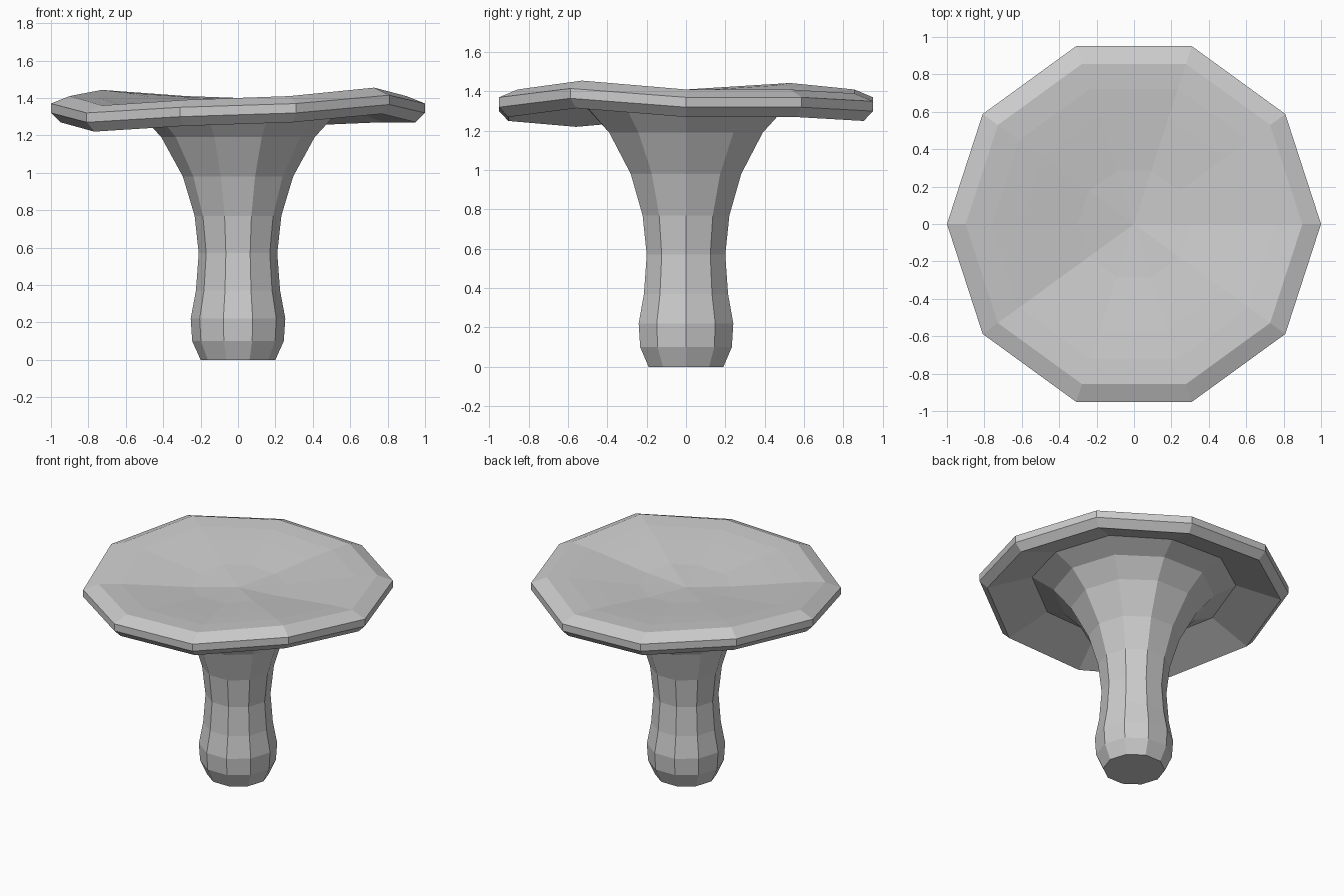
import bpy, bmesh, math

if "Cube" in bpy.data.objects:
    bpy.data.objects.remove(bpy.data.objects["Cube"])

SIDES = 10
# Height change of each corner of the wavy cap
CORNER_LIFT = [0, 0, -0.02, 0, 0.033, 0, -0.05, -0.02, 0, 0.045]


def lathe(name, profile):
    """Ten-sided turned shape from (radius, height, wave strength) points."""
    bm = bmesh.new()
    rings = []
    for r, z, wave in profile:
        if r == 0:
            rings.append([bm.verts.new((0, 0, z))] * SIDES)
            continue
        ring = []
        for i in range(SIDES):
            a = math.tau * i / SIDES
            ring.append(bm.verts.new((r * math.cos(a), r * math.sin(a),
                                      z + wave * CORNER_LIFT[i])))
        rings.append(ring)
    for low, high in zip(rings, rings[1:]):
        for i in range(SIDES):
            j = (i + 1) % SIDES
            corners = list(dict.fromkeys((low[i], low[j], high[j], high[i])))
            bm.faces.new(corners)
    bmesh.ops.recalc_face_normals(bm, faces=bm.faces)
    mesh = bpy.data.meshes.new(name)
    bm.to_mesh(mesh)
    bm.free()
    obj = bpy.data.objects.new(name, mesh)
    bpy.context.collection.objects.link(obj)
    return obj


# Stem: bulbous foot, narrow waist, flaring out to meet the cap's underside
stem = [(0, 0, 0), (0.20, 0, 0), (0.245, 0.10, 0), (0.253, 0.22, 0),
        (0.225, 0.37, 0), (0.21, 0.57, 0), (0.232, 0.77, 0),
        (0.295, 0.98, 0), (0.41, 1.19, 0), (0.52, 1.31, 0.2)]

# Cap: hollow wavy underside, bevelled rim, gently dished top
cap = [(0.66, 1.375, 0.7), (0.95, 1.27, 1), (1.0, 1.32, 1), (1.0, 1.37, 1),
       (0.90, 1.41, 1), (0.76, 1.402, 0.84), (0.60, 1.385, 0.67),
       (0.30, 1.35, 0.33), (0, 1.33, 0)]

lathe("mushroom", stem + cap)
